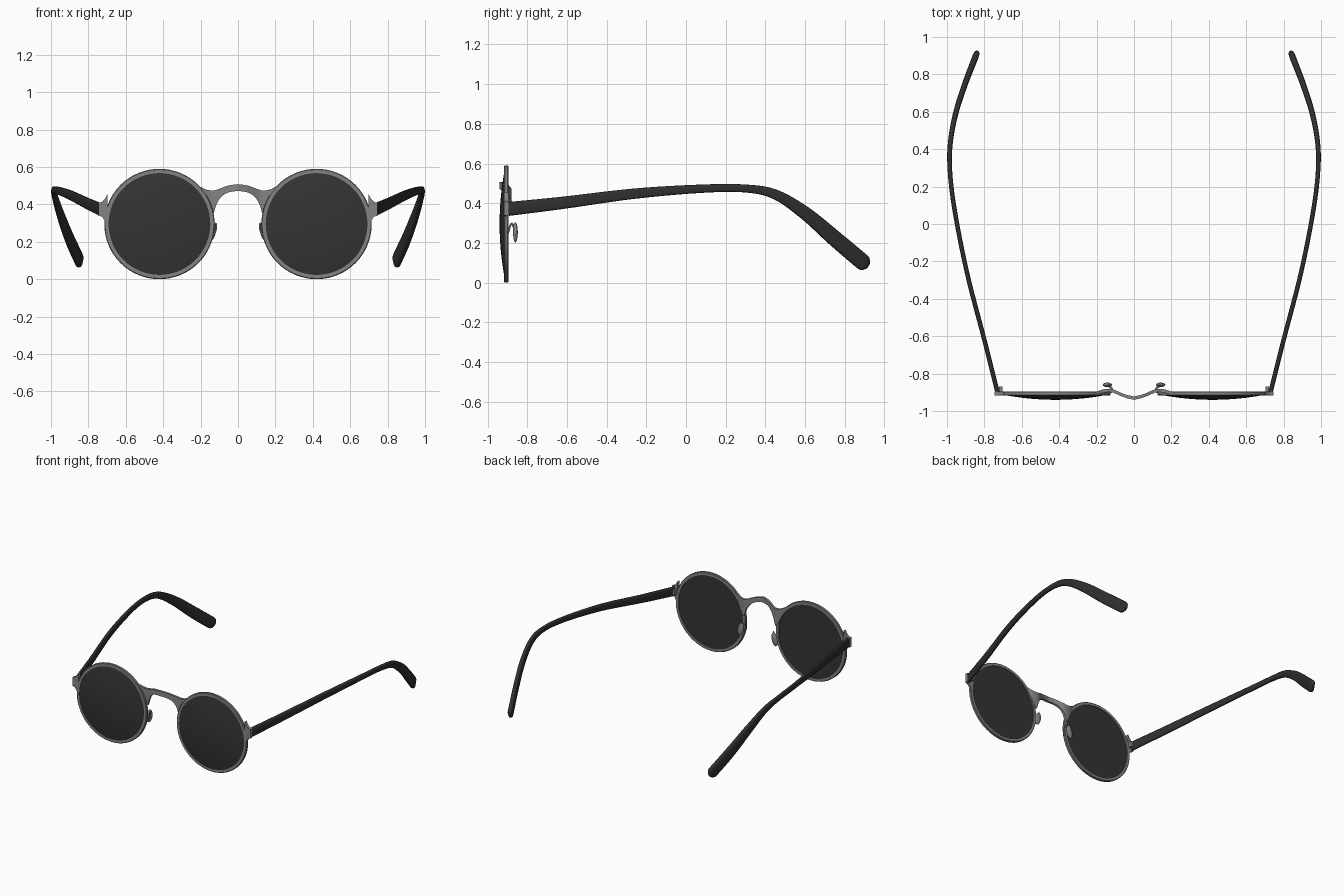
import bpy, bmesh, math
from mathutils import Vector

cube = bpy.data.objects.get("Cube")
if cube:
    bpy.data.objects.remove(cube, do_unlink=True)


def material(name, color, rough):
    m = bpy.data.materials.new(name)
    m.use_nodes = True
    m.diffuse_color = (*color, 1)
    bsdf = m.node_tree.nodes["Principled BSDF"]
    bsdf.inputs["Base Color"].default_value = (*color, 1)
    bsdf.inputs["Roughness"].default_value = rough
    return m


METAL = material("grey metal", (0.23, 0.23, 0.23), 0.4)
LENS = material("dark lens", (0.034, 0.034, 0.034), 0.3)
PLASTIC = material("black plastic", (0.028, 0.028, 0.028), 0.5)
SIDES = (("left", 1), ("right", -1))
LENS_X, LENS_Z, FRAME_Y = 0.42, 0.295, -0.906


def finish(name, bm, mat, angle=35):
    bmesh.ops.recalc_face_normals(bm, faces=bm.faces)
    me = bpy.data.meshes.new(name)
    bm.to_mesh(me)
    bm.free()
    me.materials.append(mat)
    ob = bpy.data.objects.new(name, me)
    bpy.context.collection.objects.link(ob)
    bpy.ops.object.select_all(action='DESELECT')
    ob.select_set(True)
    bpy.context.view_layer.objects.active = ob
    bpy.ops.object.shade_smooth_by_angle(angle=math.radians(angle))
    return ob


def loft(rings, closed=False):
    """Skin a list of point rings; cap the ends unless closed."""
    bm = bmesh.new()
    vs = [[bm.verts.new(p) for p in r] for r in rings]
    n = len(vs[0])
    for i in range(len(vs) if closed else len(vs) - 1):
        a, b = vs[i], vs[(i + 1) % len(vs)]
        for j in range(n):
            k = (j + 1) % n
            bm.faces.new((a[j], a[k], b[k], b[j]))
    if not closed:
        bm.faces.new(vs[0])
        bm.faces.new(vs[-1])
    return bm


def circle(cx, r, y, n=64):
    return [(cx + r * math.cos(2 * math.pi * i / n), y,
             LENS_Z + r * math.sin(2 * math.pi * i / n)) for i in range(n)]


def spline(pts, steps):
    """Catmull-Rom interpolation of equal-length tuples."""
    pts = [Vector(p) for p in pts]
    ext = [2 * pts[0] - pts[1]] + pts + [2 * pts[-1] - pts[-2]]
    out = []
    for i in range(1, len(ext) - 2):
        a, b, c, d = ext[i - 1:i + 3]
        for s in range(steps):
            t = s / steps
            out.append(0.5 * (2 * b + (c - a) * t + (2 * a - 5 * b + 4 * c - d) * t * t
                              + (3 * b - a - 3 * c + d) * t ** 3))
    return out + [pts[-1]]


# Rims and lenses
for side, s in SIDES:
    cx = s * LENS_X
    profile = [(0.272, 0.011), (0.272, -0.011), (0.291, -0.011),
               (0.295, -0.007), (0.295, 0.007), (0.291, 0.011)]
    finish(side + "_rim", loft([circle(cx, r, FRAME_Y + y) for r, y in profile], True), METAL)

    rings = [circle(cx, 0.274, FRAME_Y + 0.004)]
    for k in range(9):
        r = 0.274 * (1 - k / 8.2)
        rings.append(circle(cx, r, FRAME_Y - 0.008 - 0.026 * (1 - (r / 0.274) ** 2)))
    finish(side + "_lens", loft(rings), LENS)

# Bridge: x, y, lower z, upper z of half the strip, mirrored to the other half
half = spline([Vector(p).to_4d() if len(p) == 3 else p for p in (
    (0, -0.931, 0.472, 0.508), (0.05, -0.919, 0.464, 0.501),
    (0.09, -0.902, 0.440, 0.487), (0.115, -0.892, 0.400, 0.478),
    (0.137, -0.890, 0.345, 0.474), (0.17, -0.895, 0.404, 0.479),
    (0.20, -0.905, 0.460, 0.494))], 5)
strip = [(-x, y, a, b) for x, y, a, b in reversed(half[1:])] + [tuple(p) for p in half]
T = 0.009
finish("bridge", loft([[(x, y - T, a), (x, y + T, a), (x, y + T, b), (x, y - T, b)]
                       for x, y, a, b in strip]), METAL)

for side, s in SIDES:
    # Flared end piece joining the rim to the arm
    columns = ((0.746, 0.338, 0.408), (0.727, 0.335, 0.413),
               (0.712, 0.310, 0.428), (0.698, 0.270, 0.455), (0.688, 0.262, 0.45))
    columns = [(x, a, b) for x, a, b in columns if x > 0.69]
    y0, y1 = FRAME_Y - 0.0112, FRAME_Y + 0.0112
    lug = loft([[(s * x, y0, a), (s * x, y1, a), (s * x, y1, b), (s * x, y0, b)]
                for x, a, b in columns])
    finish(side + "_end_piece", lug, METAL)

    # Hinge block
    bm = bmesh.new()
    bmesh.ops.create_cube(bm, size=1)
    for v in bm.verts:
        v.co = Vector((s * 0.712 + v.co.x * 0.018, -0.884 + v.co.y * 0.03, 0.372 + v.co.z * 0.04))
    finish(side + "_hinge", bm, METAL)

    # Arm: x, y, z with half height
    path = spline([(0.731, -0.895, 0.371, 0.035), (0.800, -0.62, 0.402, 0.031),
                   (0.893, -0.26, 0.448, 0.026), (0.960, 0.08, 0.473, 0.021),
                   (0.985, 0.30, 0.474, 0.020), (0.980, 0.45, 0.444, 0.025),
                   (0.951, 0.60, 0.350, 0.034), (0.903, 0.75, 0.222, 0.041),
                   (0.853, 0.88, 0.112, 0.042), (0.839, 0.918, 0.082, 0.040)], 6)
    rings = []
    for i, p in enumerate(path):
        a, b = path[max(i - 1, 0)], path[min(i + 1, len(path) - 1)]
        tangent = (b - a).to_3d() if len(b) == 3 else Vector((b - a)[:3])
        tangent.normalize()
        across = tangent.cross(Vector((0, 0, 1))).normalized()
        up = across.cross(tangent)
        width = 0.012 + 0.005 * max(0, p[1] - 0.3) / 0.6
        left = (Vector(path[-1][:3]) - Vector(p[:3])).length
        taper = math.sqrt(max(0.12, 1 - max(0, 1 - left / 0.035) ** 2))
        ring = []
        for k in range(16):
            c, d = math.cos(k * math.pi / 8), math.sin(k * math.pi / 8)
            c = math.copysign(abs(c) ** 0.6, c)
            d = math.copysign(abs(d) ** 0.6, d)
            q = Vector(p[:3]) + across * c * width * taper + up * d * p[3] * taper
            ring.append((s * q.x, q.y, q.z))
        rings.append(ring)
    finish(side + "_arm", loft(rings), PLASTIC, 50)

    # Nose pad
    bm = bmesh.new()
    bmesh.ops.create_uvsphere(bm, u_segments=20, v_segments=12, radius=1)
    for v in bm.verts:
        x, y, z = v.co
        v.co = (s * (0.142 + 0.024 * x - 0.008 * z), -0.860 + 0.012 * y, 0.253 + 0.051 * z)
    finish(side + "_nose_pad", bm, METAL)

    # Bent wire carrying the pad
    cu = bpy.data.curves.new(side + "_pad_wire", 'CURVE')
    cu.dimensions = '3D'
    cu.bevel_depth = 0.005
    cu.bevel_resolution = 2
    cu.use_fill_caps = True
    sp = cu.splines.new('POLY')
    pts = spline([(0.132, -0.902, 0.235), (0.121, -0.896, 0.255), (0.116, -0.886, 0.288),
                  (0.122, -0.876, 0.297), (0.134, -0.869, 0.280), (0.141, -0.864, 0.255)], 4)
    sp.points.add(len(pts) - 1)
    for pt, p in zip(sp.points, pts):
        pt.co = (s * p.x, p.y, p.z, 1)
    cu.materials.append(METAL)
    bpy.context.collection.objects.link(bpy.data.objects.new(side + "_pad_wire", cu))
